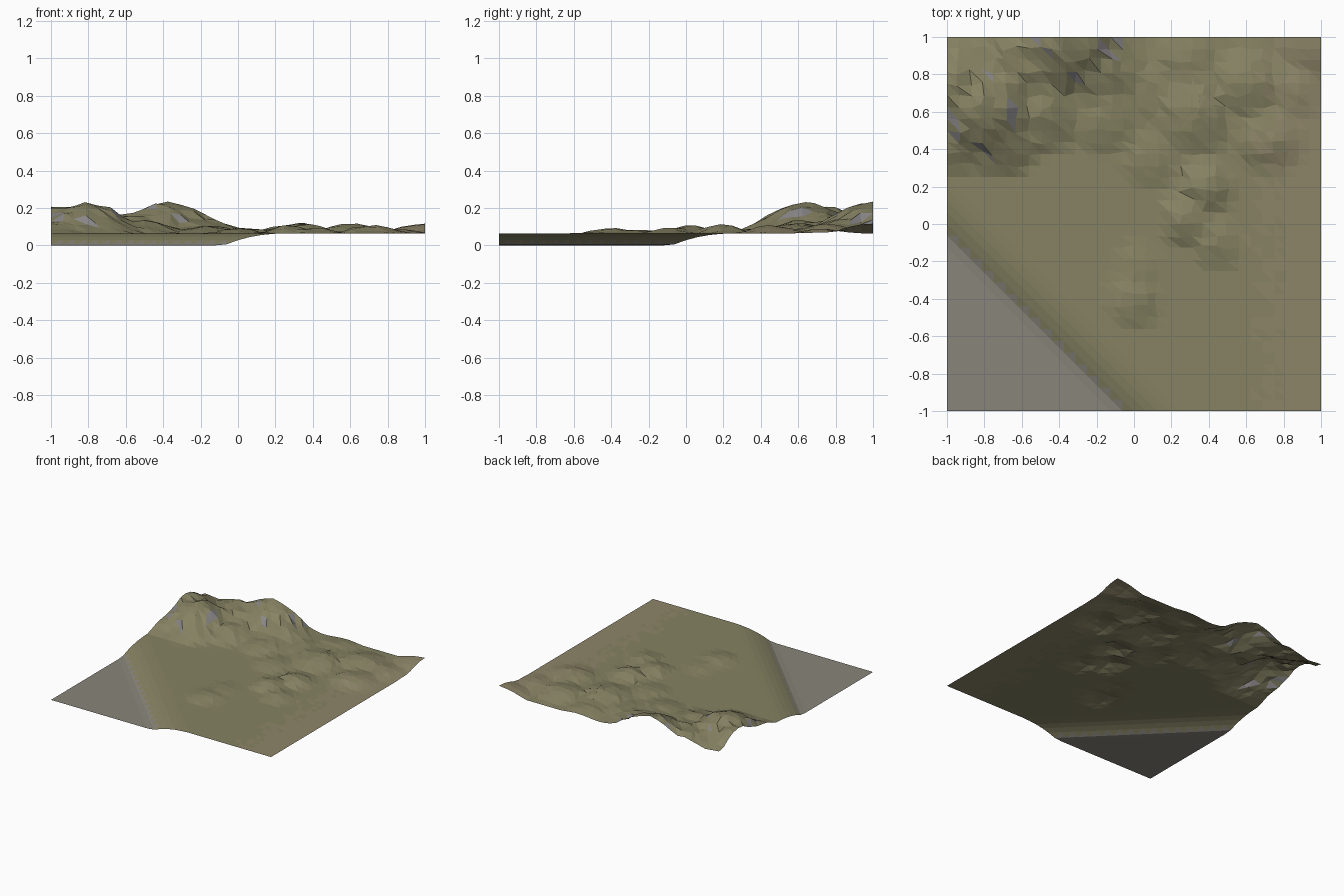
import bpy, bmesh, math, random
from mathutils import Vector

if "Cube" in bpy.data.objects:
    bpy.data.objects.remove(bpy.data.objects["Cube"])

random.seed(4)
N = 32                 # grid cells per side
STEP = 2 / N
PLATEAU = 0.065


def material(name, col):
    m = bpy.data.materials.new(name)
    m.diffuse_color = (*col, 1)
    m.use_nodes = True
    m.node_tree.nodes["Principled BSDF"].inputs["Base Color"].default_value = m.diffuse_color
    return m


grass = material("grass", (0.24, 0.225, 0.125))
dry = material("dry_grass", (0.27, 0.235, 0.14))
rock = material("rock", (0.25, 0.24, 0.24))
bed = material("river_bed", (0.25, 0.235, 0.195))

# Hills and knolls: x, y, height above plateau, radius
BUMPS = [
    (-0.81, 0.63, 0.165, 0.34), (-0.375, 1.0, 0.165, 0.38),
    (-0.97, 0.75, 0.145, 0.30), (-0.62, 0.88, 0.10, 0.38),
    (-0.72, 0.48, 0.085, 0.24), (-0.95, 0.45, 0.06, 0.20),
    (-0.50, 0.62, 0.07, 0.26), (-0.19, 0.85, 0.075, 0.28),
    (-0.15, 0.58, 0.04, 0.22), (-1.0, 1.0, 0.05, 0.25),
    (0.05, 0.72, 0.025, 0.20), (0.31, 0.60, 0.05, 0.25),
    (0.28, 0.88, 0.03, 0.20), (0.60, 0.75, 0.05, 0.22),
    (0.72, 0.46, 0.045, 0.20), (0.85, 0.72, 0.025, 0.18),
    (1.0, 1.0, 0.055, 0.25), (0.08, 0.36, 0.025, 0.18),
    (0.38, 0.20, 0.05, 0.16), (0.28, 0.03, 0.045, 0.16),
    (0.44, -0.10, 0.03, 0.14), (0.0, -0.40, 0.027, 0.17),
    (0.02, -0.22, 0.018, 0.13),
]

# Bank section: distance along x+y, height
BANK = [(-3, 0), (-1.1, 0), (-1.06, 0.006), (-1.0, 0.028),
        (-0.94, 0.044), (-0.85, 0.06), (-0.75, PLATEAU), (3, PLATEAU)]


def bank(s):
    for (a, za), (b, zb) in zip(BANK, BANK[1:]):
        if s <= b:
            return za + (zb - za) * (s - a) / (b - a)
    return PLATEAU


def height(x, y):
    h = 0
    for bx, by, bh, r in BUMPS:
        d = ((x - bx) ** 2 + (y - by) ** 2) / r ** 2
        if d < 1:
            h = max(h, bh * (1 - d) ** 1.5)
    return bank(x + y) + h


def finish(bm, name, mats):
    me = bpy.data.meshes.new(name)
    bm.to_mesh(me)
    bm.free()
    for m in mats:
        me.materials.append(m)
    ob = bpy.data.objects.new(name, me)
    bpy.context.collection.objects.link(ob)
    return ob


# Terrain sheet: grid split along the direction of the bank
bm = bmesh.new()
grid = []
for j in range(N + 1):
    row = []
    for i in range(N + 1):
        x, y = -1 + i * STEP, -1 + j * STEP
        z = height(x, y)
        lift = z - bank(x + y)
        z += random.uniform(-0.15, 0.08) * min(lift, 0.09)
        if 0 < i < N and 0 < j < N and lift > 0.004:   # broken-up facets on hills
            x += random.uniform(-0.014, 0.014)
            y += random.uniform(-0.014, 0.014)
        row.append(bm.verts.new((x, y, z)))
    grid.append(row)
for j in range(N):
    for i in range(N):
        a, b = grid[j][i], grid[j][i + 1]
        c, d = grid[j + 1][i + 1], grid[j + 1][i]
        for tri in ((a, b, d), (b, c, d)):
            f = bm.faces.new(tri)
            f.normal_update()
            p = f.calc_center_median()
            if p.x + p.y < -1.03:
                f.material_index = 3
            elif f.normal.z < 0.80 or (p.z > 0.15 and f.normal.x < -0.45):
                f.material_index = 2
            elif p.x + random.uniform(-0.12, 0.12) > 0.72:
                f.material_index = 1
finish(bm, "terrain", [grass, dry, rock, bed])

# Star-shaped outcrop lying on the back right knoll
bm = bmesh.new()
cx, cy = 0.35, 0.62
tips = [(0.31, 0.78), (0.22, 0.48), (0.40, 0.53), (0.46, 0.62), (0.39, 0.70)]
ring = []
for k, (tx, ty) in enumerate(tips):
    nx, ny = tips[(k + 1) % 5]
    ring.append((tx, ty))
    m = Vector(((tx + nx) / 2 - cx, (ty + ny) / 2 - cy)).normalized() * 0.035
    ring.append((cx + m.x, cy + m.y))
vs = [bm.verts.new((x, y, height(x, y) + 0.004)) for x, y in ring]
top = bm.verts.new((cx, cy, height(cx, cy) + 0.008))
for k in range(10):
    bm.faces.new((top, vs[k], vs[(k + 1) % 10]))
bmesh.ops.recalc_face_normals(bm, faces=bm.faces)
if sum(f.normal.z for f in bm.faces) < 0:
    bmesh.ops.reverse_faces(bm, faces=bm.faces)
finish(bm, "star_outcrop", [grass])
